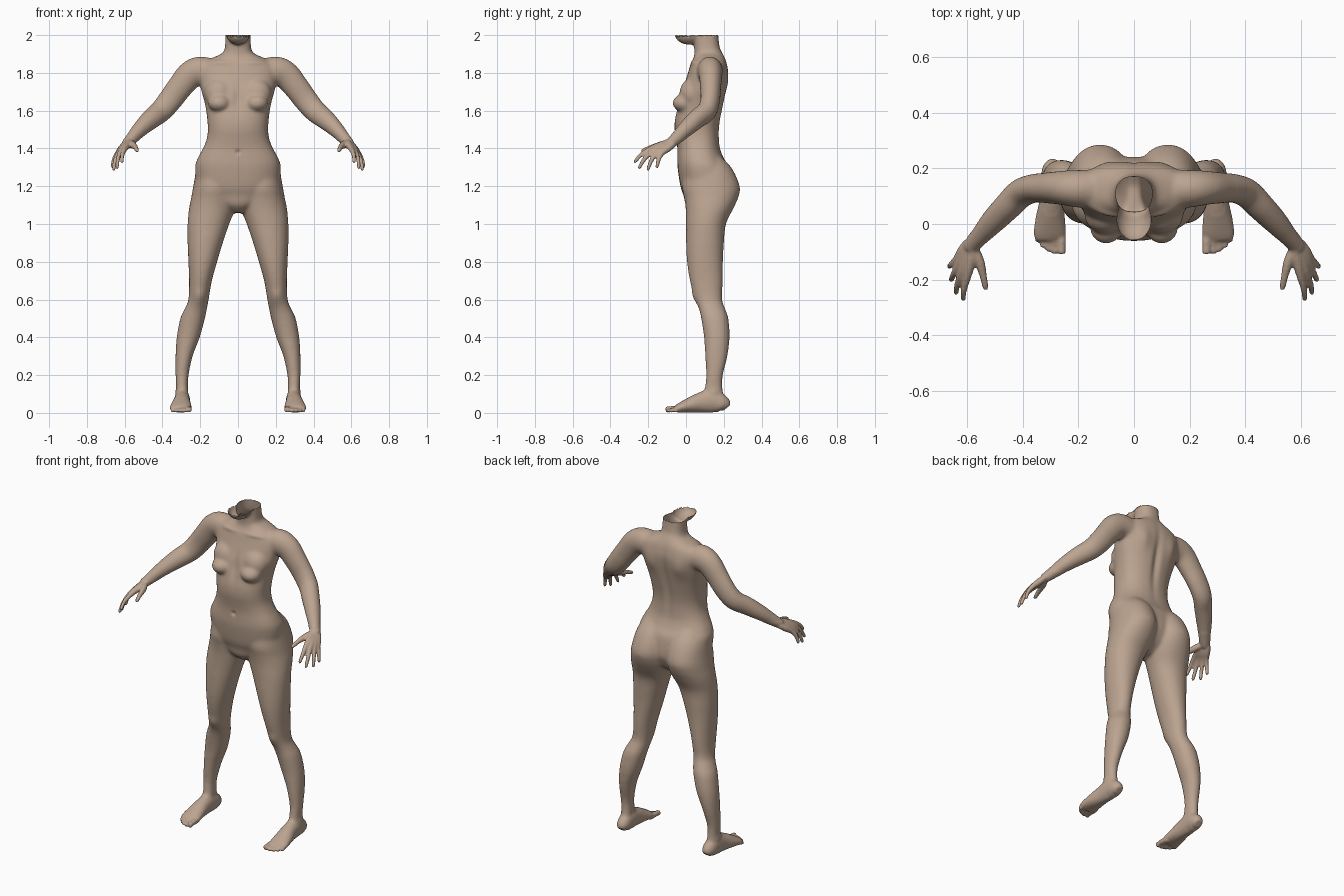
import bpy, bmesh, math, random
from mathutils import Vector, Matrix

random.seed(3)
N = 28
bm = bmesh.new()


def spline(keys, steps=5):
    """Catmull-Rom through tuples of any length."""
    out = []
    for i in range(len(keys) - 1):
        a, b, c, d = (keys[max(0, min(len(keys) - 1, i + k))] for k in (-1, 0, 1, 2))
        for s in range(steps):
            t = s / steps
            out.append(tuple(
                0.5 * (2 * q + (r - p) * t + (2 * p - 5 * q + 4 * r - u) * t * t
                       + (3 * q - p - 3 * r + u) * t ** 3)
                for p, q, r, u in zip(a, b, c, d)))
    return out + [tuple(keys[-1])]


def loft(rings):
    rows = [[bm.verts.new(p) for p in ring] for ring in rings]
    for a, b in zip(rows, rows[1:]):
        for i in range(N):
            j = (i + 1) % N
            bm.faces.new((a[i], a[j], b[j], b[i]))
    bm.faces.new(rows[0])
    bm.faces.new(rows[-1])


def oval(power):
    pts = []
    for i in range(N):
        a = 2 * math.pi * i / N
        c, s = math.cos(a), math.sin(a)
        pts.append((math.copysign(abs(c) ** (2 / power), c),
                    math.copysign(abs(s) ** (2 / power), s)))
    return pts


def stack(keys, side=1, power=2.2):
    """Horizontal slices: z, x min, x max, y front, y back."""
    loft([[(side * ((x0 + x1) / 2 + (x1 - x0) / 2 * c), (y0 + y1) / 2 + (y1 - y0) / 2 * s, z)
           for c, s in oval(power)] for z, x0, x1, y0, y1 in spline(keys)])


def tube(keys, side=1, ref=(1, 0, 0)):
    """Limb along a path: x, y, z, radius across ref, radius along ref."""
    k = spline(keys)
    rings = []
    for i, (x, y, z, ra, rb) in enumerate(k):
        t = Vector(k[min(i + 1, len(k) - 1)][:3]) - Vector(k[max(i - 1, 0)][:3])
        u = t.cross(Vector(ref)).normalized()
        v = t.cross(u).normalized()
        ring = [Vector((x, y, z)) + u * ra * c + v * rb * s for c, s in oval(2)]
        rings.append([(side * p.x, p.y, p.z) for p in ring])
    loft(rings)


def blob(centre, radii, side=1):
    m = Matrix.Translation((side * centre[0], centre[1], centre[2])) @ Matrix.Diagonal((*radii, 1))
    bmesh.ops.create_uvsphere(bm, u_segments=24, v_segments=16, radius=1, matrix=m)


# torso and neck: z, half width, front, back
torso = [(1.06, .035, .04, .14), (1.10, .10, .0, .20), (1.15, .17, -.013, .23),
         (1.20, .217, -.03, .243), (1.30, .228, -.045, .228), (1.35, .213, -.046, .20),
         (1.40, .186, -.046, .181), (1.45, .166, -.053, .176), (1.50, .16, -.061, .176),
         (1.55, .163, -.06, .182), (1.60, .169, -.05, .192), (1.65, .179, -.038, .202),
         (1.70, .193, -.026, .212), (1.75, .203, -.007, .221), (1.80, .208, .01, .225),
         (1.85, .19, .025, .217), (1.88, .135, .04, .207), (1.905, .083, .045, .194),
         (1.94, .069, .043, .178), (2.04, .066, .05, .168)]
stack([(z, -w, w, f, b) for z, w, f, b in torso], power=2.35)
# underside of the jaw
blob((0, .015, 2.01), (.066, .078, .062))

leg = [(1.38, .05, .16, .05, .16), (1.30, .012, .215, 0, .24), (1.20, .004, .237, -.02, .285),
       (1.14, .005, .248, -.01, .277), (1.08, .014, .26, -.002, .25), (1.0, .046, .267, 0, .212),
       (.90, .08, .267, 0, .201), (.80, .11, .263, .005, .196), (.70, .138, .259, .02, .195),
       (.60, .155, .263, .048, .192), (.55, .164, .283, .068, .208), (.50, .175, .306, .08, .225),
       (.40, .202, .325, .095, .231), (.30, .24, .331, .101, .22), (.20, .261, .331, .106, .196),
       (.14, .264, .328, .10, .193), (.07, .258, .33, .09, .20), (.03, .265, .325, .10, .195)]

arm = [(.12, .125, 1.80, .07, .07), (.20, .127, 1.81, .077, .068), (.255, .13, 1.787, .074, .062),
       (.31, .13, 1.722, .068, .056), (.36, .128, 1.655, .065, .052), (.408, .11, 1.598, .06, .052),
       (.455, .063, 1.56, .055, .05), (.505, .012, 1.515, .046, .046), (.55, -.038, 1.468, .036, .037),
       (.582, -.074, 1.434, .029, .03), (.592, -.088, 1.422, .024, .024)]

# finger: wrist, knuckle, tip
fingers = [((.575, -.085, 1.436), (.600, -.190, 1.396), (.616, -.276, 1.326)),
           ((.582, -.080, 1.432), (.620, -.176, 1.386), (.642, -.252, 1.294)),
           ((.590, -.073, 1.428), (.631, -.152, 1.379), (.660, -.205, 1.284)),
           ((.596, -.066, 1.424), (.637, -.126, 1.376), (.667, -.155, 1.298))]

# foot: y, centre x, half width, top
foot = [(.215, .292, .022, .05), (.195, .293, .038, .09), (.14, .295, .041, .125), (.08, .297, .044, .11),
        (.02, .301, .053, .08), (-.03, .303, .058, .053), (-.055, .302, .054, .036)]
# toe: x, tip y, radius
toes = [(.261, -.108, .0165), (.287, -.107, .0115), (.308, -.099, .011), (.328, -.086, .0105), (.346, -.066, .010)]

for s in (1, -1):
    stack(leg, s, 2.1)
    tube(arm, s, (0, 1, 0))
    # breast and upper chest
    blob((.10, -.012, 1.64), (.06, .06, .047), s)
    blob((.10, .03, 1.69), (.078, .065, .08), s)
    # hand
    for w, k, t in fingers:
        w, k, t = Vector(w), Vector(k), Vector(t)
        mid = k.lerp(t, .5) + Vector((.004, -.004, .006))
        tube([(*w, .017, .017), (*w.lerp(k, .5), .019, .019), (*k, .0145, .0145),
              (*mid, .0115, .0115), (*k.lerp(t, .92), .0095, .0095), (*t, .005, .005)], s)
    tube([(.578, -.085, 1.432, .018, .018), (.556, -.135, 1.418, .019, .018),
          (.543, -.185, 1.405, .0135, .0135), (.535, -.225, 1.39, .011, .011),
          (.533, -.238, 1.385, .006, .006)], s)
    # foot and toes
    tube([(x, y, top / 2 + .001, top / 2, w) for y, x, w, top in foot], s)
    for x, y, r in toes:
        tube([(x * .9 + .03, -.02, .02, r, r), (x, y + .05, .022, r, r), (x, y + .022, r + .004, r * .9, r * .9),
              (x, y + .006, r, r, r), (x, y, r - .001, r * .5, r * .5)], s)

# fuse the parts into one skin
bmesh.ops.recalc_face_normals(bm, faces=bm.faces)
src = bpy.data.meshes.new("body_parts")
bm.to_mesh(src)
bm.free()
parts = bpy.data.objects.new("body_parts", src)
bpy.context.collection.objects.link(parts)
mod = parts.modifiers.new("fuse", 'REMESH')
mod.mode = 'VOXEL'
mod.voxel_size = .0062
skin = bpy.data.meshes.new_from_object(parts.evaluated_get(bpy.context.evaluated_depsgraph_get()))
bpy.data.objects.remove(parts)

bm = bmesh.new()
bm.from_mesh(skin)


def relax(verts, times):
    for _ in range(times):
        bmesh.ops.smooth_vert(bm, verts=verts, factor=.5, use_axis_x=True, use_axis_y=True, use_axis_z=True)


relax([v for v in bm.verts if v.co.z > .09 and not (abs(v.co.x) > .515 and v.co.z < 1.45)], 16)
relax(bm.verts[:], 2)

# soft anatomy: centre, falloff radii, push
forms = [((0, .21, 1.62), (.022, .06, .17), (0, -.014, 0)),       # spine groove
         ((.10, .21, 1.74), (.04, .05, .06), (0, .010, 0)),       # shoulder blade
         ((0, -.05, 1.38), (.012, .04, .012), (0, .010, 0)),      # navel
         ((0, -.03, 1.66), (.022, .05, .08), (0, .010, 0)),       # breastbone
         ((.10, .03, 1.855), (.06, .04, .012), (0, -.006, .003)), # collarbone
         ((.205, .05, .62), (.03, .04, .035), (0, -.008, 0)),     # kneecap
         ((.298, .15, .11), (.06, .02, .018), (.004, 0, 0))]      # ankle bones
for v in bm.verts:
    side = -1 if v.co.x < 0 else 1
    p = Vector((abs(v.co.x), v.co.y, v.co.z))
    for c, r, push in forms:
        d = sum(((p[i] - c[i]) / r[i]) ** 2 for i in range(3))
        if d < 9:
            v.co += Vector((side * push[0], push[1], push[2])) * math.exp(-d)

# open, ragged cut through the neck
bmesh.ops.bisect_plane(bm, geom=bm.verts[:] + bm.edges[:] + bm.faces[:], plane_co=(0, 0, 2),
                       plane_no=(0, 0, 1), clear_outer=True)
for v in bm.verts:
    if v.is_boundary:
        v.co.z -= random.choice((0, 0, .006, .012))
    v.co.z = max(v.co.z, 0)
for f in bm.faces:
    f.smooth = True
bm.to_mesh(skin)
bm.free()

skin.name = "body"
body = bpy.data.objects.new("body", skin)
bpy.context.collection.objects.link(body)
mat = bpy.data.materials.new("skin")
mat.diffuse_color = (.50, .37, .28, 1)
skin.materials.clear()
skin.materials.append(mat)
